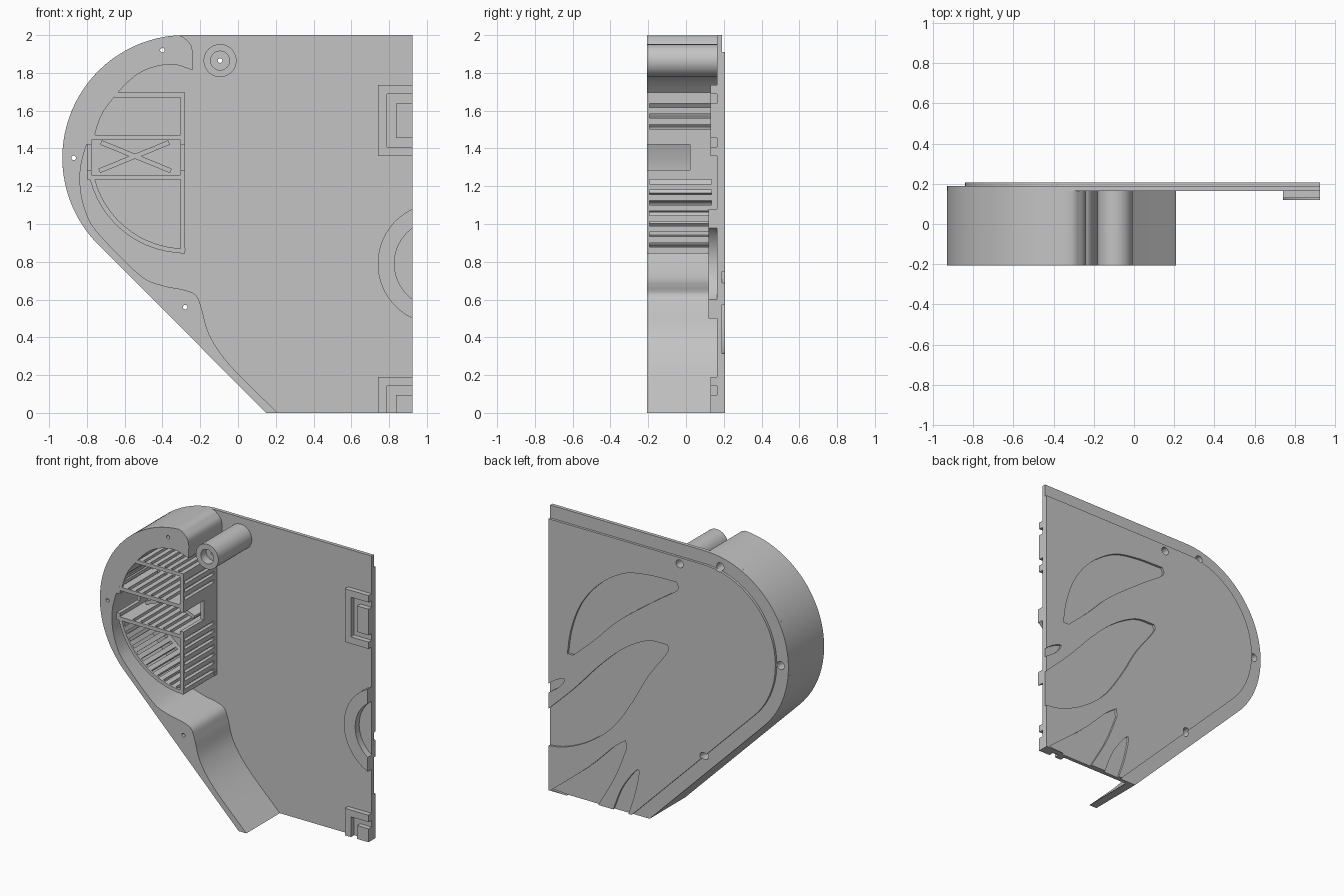
import bpy, bmesh, math
from mathutils import Vector

cube = bpy.data.objects.get("Cube")
if cube:
    bpy.data.objects.remove(cube, do_unlink=True)

grey = bpy.data.materials.new("plain_grey")
grey.use_nodes = True
grey.diffuse_color = (0.55, 0.55, 0.55, 1)
grey.node_tree.nodes["Principled BSDF"].inputs["Base Color"].default_value = (0.55, 0.55, 0.55, 1)

FRONT, PLATE, STEP, BACK = -0.207, 0.165, 0.19, 0.207
EDGE = 0.925
parts = []


def finish(name, bm):
    bmesh.ops.recalc_face_normals(bm, faces=bm.faces)
    mesh = bpy.data.meshes.new(name)
    bm.to_mesh(mesh)
    bm.free()
    mesh.materials.append(grey)
    obj = bpy.data.objects.new(name, mesh)
    bpy.context.collection.objects.link(obj)
    parts.append(obj)
    return obj


def add_prism(bm, pts, y0, y1):
    """Extrude an (x, z) outline from y0 to y1."""
    face = bm.faces.new([bm.verts.new((x, y0, z)) for x, z in pts])
    out = bmesh.ops.extrude_face_region(bm, geom=[face], use_keep_orig=True)
    verts = [v for v in out["geom"] if isinstance(v, bmesh.types.BMVert)]
    bmesh.ops.translate(bm, verts=verts, vec=(0, y1 - y0, 0))


def prism(name, pts, y0, y1):
    bm = bmesh.new()
    add_prism(bm, pts, y0, y1)
    return finish(name, bm)


def rect(x0, x1, z0, z1):
    return [(x0, z0), (x1, z0), (x1, z1), (x0, z1)]


def arc(cx, cz, r, a0, a1, n=40):
    angles = [math.radians(a0 + (a1 - a0) * i / n) for i in range(n + 1)]
    return [(cx + r * math.cos(a), cz + r * math.sin(a)) for a in angles]


def circle(cx, cz, r):
    return arc(cx, cz, r, 0, 352.5, 47)


def spline(pts, n=6):
    """Catmull-Rom curve through the points."""
    p = [Vector(q) for q in pts]
    p = [2 * p[0] - p[1]] + p + [2 * p[-1] - p[-2]]
    out = []
    for a, b, c, d in zip(p, p[1:], p[2:], p[3:]):
        for i in range(n):
            t = i / n
            out.append(0.5 * (2 * b + (c - a) * t + (2 * a - 5 * b + 4 * c - d) * t * t
                              + (3 * b - a - 3 * c + d) * t ** 3))
    return [tuple(q) for q in out + [p[-2]]]


def cut(target, cutters):
    for c in cutters:
        c.hide_render = True
        mod = target.modifiers.new("cut", "BOOLEAN")
        mod.operation, mod.solver, mod.object = "DIFFERENCE", "EXACT", c
        bpy.context.view_layer.objects.active = target
        bpy.ops.object.modifier_apply(modifier=mod.name)


def outline(inset):
    """Plate outline: straight right side, round left top, 45 degree lower left."""
    corner = 0.15 + inset * math.sqrt(2)
    return [(corner, 0), (EDGE, 0), (EDGE, 2 - inset)] + arc(-0.28, 1.35, 0.65 - inset, 90, 225)


# Side plate and raised outer panel
plate = prism("side_plate", outline(0), PLATE, STEP)
panel = prism("raised_panel", outline(0.09), STEP, BACK)

# Curved perimeter wall
inner = spline([(-0.24, 1.815), (-0.37, 1.845), (-0.55, 1.78), (-0.73, 1.57), (-0.82, 1.36),
                (-0.835, 1.2), (-0.80, 1.05), (-0.73, 0.94), (-0.52, 0.73), (-0.4, 0.675),
                (-0.28, 0.65), (-0.22, 0.62), (-0.192, 0.55), (-0.15, 0.41), (-0.04, 0.25), (0.21, 0)])
outer = [(0.15, 0)] + arc(-0.28, 1.35, 0.65, 225, 93)
wall_end = spline([(-0.29, 1.99), (-0.25, 1.95), (-0.238, 1.9)], 5)
wall = prism("perimeter_wall", outer + wall_end + inner, FRONT, PLATE)

# Screw post with a counterbore
POST = (-0.095, 1.865)
post = prism("screw_post", circle(*POST, 0.087), FRONT, PLATE)
bore = prism("cutter_bore", circle(*POST, 0.05), FRONT - 0.1, FRONT + 0.06)

# Screw holes, wide at the back and narrow at the front
holes = [bore]
for x, z in [POST, (-0.4, 1.92), (-0.87, 1.35), (-0.28, 0.56)]:
    holes.append(prism("cutter_hole", circle(x, z, 0.012), -0.4, 0.4))
    holes.append(prism("cutter_head", circle(x, z, 0.028), 0.12, 0.4))
for target in (wall, plate, panel):
    cut(target, holes[1:])
cut(post, holes[:3])

# Flame-like recesses in the raised panel
flames = [
    spline([(0.78, 1.0), (0.75, 1.18), (0.674, 1.376), (0.537, 1.548), (0.348, 1.677), (0.157, 1.72),
            (-0.07, 1.73)]) + spline([(-0.085, 1.7), (-0.06, 1.66), (0.12, 1.535), (0.385, 1.335),
                                      (0.56, 1.16), (0.735, 1.0)]),
    spline([(0.95, 0.55), (0.727, 0.768), (0.537, 0.975), (0.348, 1.147), (0.157, 1.256), (0, 1.27)])
    + spline([(-0.01, 1.24), (0.02, 1.187), (0.157, 1.0), (0.27, 0.8), (0.423, 0.58),
              (0.613, 0.425), (0.8, 0.337), (0.95, 0.31)]),
    spline([(0.95, 0.73), (0.87, 0.79), (0.8, 0.815), (0.84, 0.75), (0.95, 0.67)]),
    spline([(0.9, 0.01), (0.613, 0.247), (0.423, 0.434), (0.325, 0.51)])
    + spline([(0.32, 0.45), (0.408, 0.233), (0.55, -0.02)]),
    spline([(0.43, -0.02), (0.348, 0.18), (0.226, 0.332), (0.249, 0.17), (0.31, -0.02)]),
]
flame_cutters = [prism("cutter_flame", f, STEP + 0.001, 0.4) for f in flames]
cut(panel, flame_cutters)

for c in holes + flame_cutters:
    parts.remove(c)
    bpy.data.objects.remove(c, do_unlink=True)

# Stepped square lugs along the straight edge
PAD = 0.13


def square_lug(name, z0, z1, open_bottom):
    bm = bmesh.new()
    w, step = 0.185, 0.048
    x0, x1, low = EDGE - w, EDGE - w + step, z0 if open_bottom else z0 + step
    add_prism(bm, rect(x0, x1, z0, z1), PAD, PLATE)
    add_prism(bm, rect(x1, EDGE, z1 - step, z1), PAD, PLATE)
    if not open_bottom:
        add_prism(bm, rect(x1, EDGE, z0, low), PAD, PLATE)
    inner_low = z0 if open_bottom else low + step
    add_prism(bm, rect(x1 + step, EDGE, inner_low, z1 - 2 * step), PAD, PLATE)
    finish(name, bm)


square_lug("upper_lug", 1.36, 1.735, False)
square_lug("lower_lug", 0, 0.19, True)


# Raised half ring on the straight edge
def edge_arc(r):
    a = math.degrees(math.acos((EDGE - 1.06) / r))
    return arc(1.06, 0.79, r, a, 360 - a)


prism("half_ring", edge_arc(0.32) + edge_arc(0.232)[::-1], 0.12, PLATE)


# Slatted vent cage
T = 0.025


def add_bar(bm, a, b, y0, y1, t=T):
    """Flat bar from a to b, thickened to the left of its direction."""
    a, b = Vector(a), Vector(b)
    n = Vector((a.y - b.y, b.x - a.x)).normalized() * t
    add_prism(bm, [a, b, b + n, a + n], y0, y1)


def slatted(name, path, pitch=0.055, fill=0.6):
    """Wall along a path: solid front and back rims joined by slats."""
    bm = bmesh.new()
    for a, b in zip(path, path[1:]):
        add_bar(bm, a, b, FRONT, FRONT + 0.014)
        add_bar(bm, a, b, 0.135, PLATE)
    walk = 0
    for a, b in zip(path, path[1:]):
        a, b = Vector(a), Vector(b)
        count = max(1, round((b - a).length / pitch))
        for i in range(count):
            s = (b - a) / count
            add_bar(bm, a + s * i, a + s * (i + fill), FRONT + 0.014, 0.135)
    finish(name, bm)


VX, LOW, HIGH = -0.28, 1.235, 1.47
lower_arc = arc(-0.28, 1.365, 0.52, 270, 194.5, 13)
upper_arc = arc(-0.28, 1.365, 0.515, 168, 140, 5)
slatted("lower_vent", (lower_arc[::-1] + [(VX, LOW)]))
slatted("upper_vent", ([(VX, HIGH), (VX, 1.695), (-0.655, 1.695)] + upper_arc[::-1]))
slatted("lower_shelf", [(-0.72, LOW), (-0.37, LOW)])
slatted("upper_shelf", [(-0.37, HIGH), (-0.72, HIGH)])

# Middle channel of the vent: side walls with windows, shelf ends and cross brace
bm = bmesh.new()
for x0, x1, end0, end1 in [(VX - T, VX, -0.37, VX), (-0.8, -0.8 + T, -0.8, -0.72)]:
    add_prism(bm, rect(x0, x1, LOW, 1.285), FRONT, PLATE)
    add_prism(bm, rect(x0, x1, 1.42, HIGH), FRONT, PLATE)
    add_prism(bm, rect(x0, x1, 1.285, 1.42), 0.02, PLATE)
    add_prism(bm, rect(end0, end1, LOW, LOW + T), FRONT, PLATE)
    add_prism(bm, rect(end0, end1, HIGH - T, HIGH), FRONT, PLATE)
add_bar(bm, (-0.73, 1.27), (-0.36, 1.42), 0.02, PLATE)
add_bar(bm, (-0.73, 1.42), (-0.36, 1.27), 0.02, PLATE)
finish("vent_channel", bm)

# Smooth the curved walls, keep the edges sharp
bpy.ops.object.select_all(action="DESELECT")
for obj in parts:
    obj.select_set(True)
bpy.context.view_layer.objects.active = parts[0]
bpy.ops.object.shade_smooth_by_angle(angle=math.radians(30))
